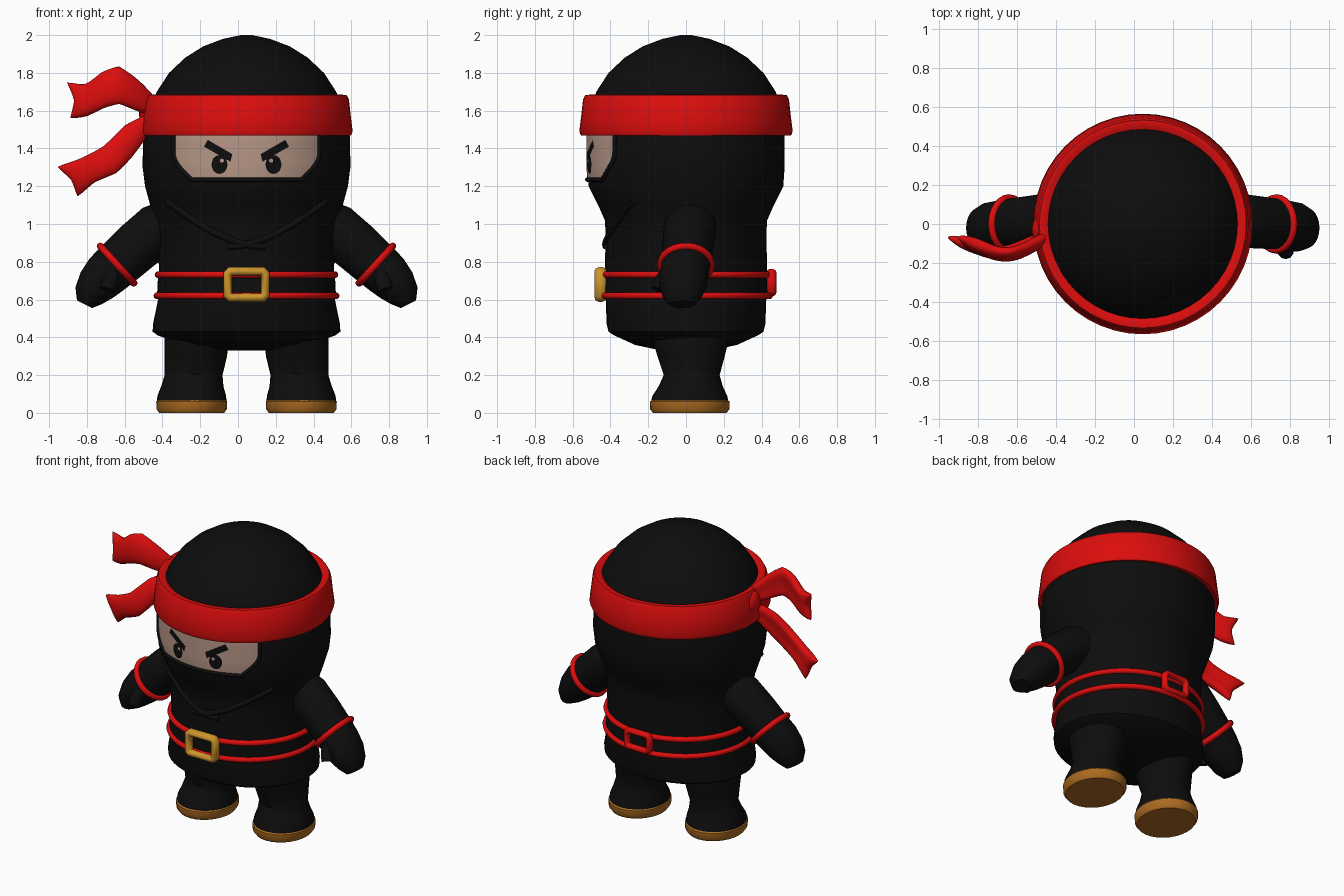
import bpy, bmesh
from math import sin, cos, pi, sqrt, radians
from mathutils import Vector

if "Cube" in bpy.data.objects:
    bpy.data.objects.remove(bpy.data.objects["Cube"])

CX = 0.045  # axis of symmetry of the figure


def material(name, rgb):
    m = bpy.data.materials.new(name)
    m.use_nodes = True
    m.diffuse_color = (*rgb, 1)
    node = m.node_tree.nodes["Principled BSDF"]
    node.inputs["Base Color"].default_value = (*rgb, 1)
    node.inputs["Roughness"].default_value = 0.8
    return m


BLACK = material("black cloth", (0.004, 0.004, 0.004))
RED = material("red cloth", (0.72, 0.004, 0.004))
GOLD = material("gold metal", (0.6, 0.3, 0.025))
SKIN = material("skin", (0.47, 0.31, 0.24))
SOLE = material("brown sole", (0.42, 0.15, 0.015))


def smooth(ob, angle=40):
    bpy.ops.object.select_all(action='DESELECT')
    ob.select_set(True)
    bpy.context.view_layer.objects.active = ob
    bpy.ops.object.shade_smooth_by_angle(angle=radians(angle))


def add_mesh(name, bm, mat):
    bmesh.ops.recalc_face_normals(bm, faces=bm.faces)
    me = bpy.data.meshes.new(name)
    bm.to_mesh(me)
    bm.free()
    me.materials.append(mat)
    ob = bpy.data.objects.new(name, me)
    bpy.context.collection.objects.link(ob)
    smooth(ob)
    return ob


def loft(name, rings, mat, closed=True, caps=True):
    """Skin a list of point rows with quads."""
    bm = bmesh.new()
    rows = [[bm.verts.new(p) for p in ring] for ring in rings]
    n = len(rows[0])
    for a, b in zip(rows, rows[1:]):
        for i in range(n if closed else n - 1):
            j = (i + 1) % n
            bm.faces.new((a[i], a[j], b[j], b[i]))
    if closed and caps:
        bm.faces.new(rows[0])
        bm.faces.new(rows[-1])
    return add_mesh(name, bm, mat)


def ellipse(z, rx, ry, x=CX, y=0.0, n=48):
    return [Vector((x + rx * cos(2 * pi * i / n), y + ry * sin(2 * pi * i / n), z))
            for i in range(n)]


def tube(name, points, radius, mat, closed=False):
    cu = bpy.data.curves.new(name, 'CURVE')
    cu.dimensions = '3D'
    cu.bevel_depth = radius
    cu.bevel_resolution = 3
    cu.use_fill_caps = True
    sp = cu.splines.new('POLY')
    sp.points.add(len(points) - 1)
    for p, co in zip(sp.points, points):
        p.co = (*co, 1)
    sp.use_cyclic_u = closed
    ob = bpy.data.objects.new(name, cu)
    bpy.context.collection.objects.link(ob)
    bpy.ops.object.select_all(action='DESELECT')
    ob.select_set(True)
    bpy.context.view_layer.objects.active = ob
    bpy.ops.object.convert(target='MESH')
    ob.data.materials.clear()
    ob.data.materials.append(mat)
    smooth(ob)
    return ob


# Hooded body: height, half width, half depth
BODY = [(0.33, 0.14, 0.13), (0.36, 0.32, 0.27), (0.41, 0.47, 0.38), (0.43, 0.497, 0.41),
        (0.47, 0.495, 0.42), (0.6, 0.468, 0.425), (0.75, 0.462, 0.43), (0.95, 0.475, 0.425),
        (1.02, 0.485, 0.43), (1.1, 0.51, 0.465), (1.2, 0.537, 0.515), (1.3, 0.55, 0.522),
        (1.46, 0.548, 0.522), (1.6, 0.515, 0.51), (1.7, 0.475, 0.475), (1.8, 0.41, 0.41),
        (1.88, 0.325, 0.325), (1.94, 0.23, 0.23), (1.98, 0.125, 0.125), (2.0, 0.03, 0.03)]
loft("hooded_body", [ellipse(*r) for r in BODY], BLACK)


def on_front(x, z, lift=0.0):
    """Point on the front of the body at the given x and z."""
    for (z0, a0, b0), (z1, a1, b1) in zip(BODY, BODY[1:]):
        if z0 <= z <= z1:
            t = (z - z0) / (z1 - z0)
            rx, ry = a0 + t * (a1 - a0) + lift, b0 + t * (b1 - b0) + lift
            return Vector((x, -ry * sqrt(max(0, 1 - ((x - CX) / rx) ** 2)), z))


# Face opening and the edge of the mask below it
def face_half(t):
    return 0.29 + 0.095 * sin(min(t * 1.8, 1) * pi / 2)


face = []
for k in range(13):
    t = k / 12
    w = face_half(t)
    face.append([on_front(CX + w * s / 16, 1.235 + 0.25 * t, 0.005) for s in range(-16, 17)])
loft("face", face, SKIN, closed=False)
edge = [r[0] for r in face[:0:-1]] + face[0] + [r[-1] for r in face[1:]]
tube("mask_edge", edge, 0.012, BLACK)


def plate(name, outline, lift, mat):
    """Thin painted patch following the face."""
    bm = bmesh.new()
    n = len(outline)
    mid = [sum(p[k] for p in outline) / n for k in (0, 1)]
    hub = bm.verts.new(on_front(*mid, lift))
    vs = [bm.verts.new(on_front(*p, lift)) for p in outline]
    for i in range(n):
        bm.faces.new((hub, vs[i], vs[(i + 1) % n]))
    return add_mesh(name, bm, mat)


def oval(x, z, a, b, n=20):
    return [(x + a * cos(2 * pi * i / n), z + b * sin(2 * pi * i / n)) for i in range(n)]


# Arm sections: distance from axis, y, z, half width, half depth
ARM = [(0.36, 0.03, 1.03, 0.12, 0.13), (0.47, 0.02, 0.97, 0.14, 0.14),
       (0.58, 0.01, 0.88, 0.135, 0.135), (0.685, 0.0, 0.785, 0.128, 0.13),
       (0.745, -0.01, 0.73, 0.122, 0.13), (0.795, -0.015, 0.675, 0.108, 0.125),
       (0.835, -0.02, 0.62, 0.083, 0.105), (0.857, -0.02, 0.575, 0.045, 0.07)]
# Leg and sole sections: height, half width, half depth, distance from axis, y
LEG = [(0.45, 0.165, 0.2, 0.265, 0.02), (0.38, 0.17, 0.2, 0.265, 0.025),
       (0.3, 0.165, 0.178, 0.268, 0.027), (0.2, 0.153, 0.148, 0.28, 0.03),
       (0.14, 0.165, 0.17, 0.287, 0.025), (0.09, 0.182, 0.198, 0.29, 0.02),
       (0.06, 0.184, 0.205, 0.29, 0.02)]
FOOT = [(0.07, 0.18, 0.2), (0.06, 0.188, 0.211), (0.02, 0.186, 0.21), (0.0, 0.172, 0.195)]


def arm_ring(i, side, grow=0.0, n=24):
    u, y, z, a, b = ARM[i]
    lo, hi = ARM[max(i - 1, 0)], ARM[min(i + 1, len(ARM) - 1)]
    along = Vector((hi[0] - lo[0], 0, hi[2] - lo[2])).normalized()
    across = Vector((-along.z, 0, along.x))
    ring = []
    for k in range(n):
        q = 2 * pi * k / n
        p = Vector((u, y, z)) + across * (a + grow) * cos(q) + Vector((0, (b + grow) * sin(q), 0))
        ring.append(Vector((CX + side * p.x, p.y, p.z)))
    return ring


for side, label in ((1, "left"), (-1, "right")):
    def X(u):
        return CX + side * u
    # Arm, cuff and thumb
    loft(label + "_arm", [arm_ring(i, side) for i in range(len(ARM))], BLACK)
    tube(label + "_cuff", arm_ring(3, side, 0.004), 0.019, RED, closed=True)
    thumb = [(X(0.71), -0.09, 0.75), (X(0.72), -0.125, 0.7), (X(0.735), -0.14, 0.65)]
    tube(label + "_thumb", thumb, 0.042, BLACK)
    # Leg and shoe sole
    loft(label + "_leg", [ellipse(z, a, b, X(u), y, 28) for z, a, b, u, y in LEG], BLACK)
    loft(label + "_sole", [ellipse(z, a, b, X(0.29), 0.02, 28) for z, a, b in FOOT], SOLE)
    # Eye with highlight and slanted brow
    plate(label + "_eye", oval(X(0.143), 1.315, 0.042, 0.05), 0.009, BLACK)
    plate(label + "_eye_glint", oval(X(0.13), 1.335, 0.011, 0.011, 10), 0.012, SKIN)
    brow = [(X(0.225), 1.41), (X(0.205), 1.445), (X(0.075), 1.37), (X(0.085), 1.33)]
    plate(label + "_brow", brow, 0.01, BLACK)
    # Crossed collar fold on the chest
    fold = [on_front(X(0.42 - 0.52 * k / 10), 1.12 - 0.24 * sin(k / 10 * pi / 2))
            for k in range(11)]
    tube(label + "_collar_fold", fold, 0.018, BLACK)

# Headband
BAND = [(1.66, 0.465), (1.685, 0.5), (1.683, 0.53), (1.66, 0.542), (1.57, 0.552),
        (1.49, 0.562), (1.468, 0.553), (1.475, 0.52)]
loft("headband", [ellipse(z, r, r + 0.003) for z, r in BAND], RED, caps=False)

# Headband knot
bpy.ops.mesh.primitive_uv_sphere_add(segments=16, ring_count=10, radius=1,
                                     location=(-0.475, -0.03, 1.59))
knot = bpy.context.object
knot.name = "headband_knot"
knot.scale = (0.05, 0.075, 0.085)
knot.data.materials.append(RED)
smooth(knot)


# Ribbon tails: top edge x z, bottom edge x z, y
def ribbon(name, stations, notch):
    rows = []
    for i, (xt, zt, xb, zb, y) in enumerate(stations):
        top, low = Vector((xt, y, zt)), Vector((xb, y - 0.02, zb))
        mid = (top + low) / 2 + Vector((0, -0.025, 0))
        if i == len(stations) - 1:
            mid += Vector(notch)
        rows.append([top, mid, low])
    ob = loft(name, rows, RED, closed=False)
    sol = ob.modifiers.new("thickness", 'SOLIDIFY')
    sol.thickness = 0.065
    sol.offset = 0
    for e in ob.data.edges:
        e.use_edge_sharp = False
    sol.edge_crease_rim = 0.6
    sub = ob.modifiers.new("soften", 'SUBSURF')
    sub.levels = sub.render_levels = 2


ribbon("upper_ribbon", [(-0.43, 1.66, -0.46, 1.57, -0.04), (-0.53, 1.765, -0.55, 1.6, -0.1),
                        (-0.63, 1.845, -0.63, 1.635, -0.14), (-0.72, 1.81, -0.71, 1.61, -0.13),
                        (-0.8, 1.735, -0.8, 1.565, -0.09), (-0.92, 1.76, -0.9, 1.55, -0.06)],
       (0.05, 0, 0))
ribbon("lower_ribbon", [(-0.45, 1.6, -0.47, 1.48, -0.04), (-0.6, 1.53, -0.57, 1.34, -0.11),
                        (-0.71, 1.41, -0.64, 1.265, -0.14), (-0.84, 1.345, -0.76, 1.22, -0.1),
                        (-0.975, 1.305, -0.855, 1.13, -0.06)], (0.035, 0, 0.015))

# Belt with two red trims
BELT = [(0.61, 0.455), (0.615, 0.474), (0.735, 0.468), (0.74, 0.45)]
loft("belt", [ellipse(z, r, r - 0.033) for z, r in BELT], BLACK, caps=False)
for label, z, r in (("lower", 0.62, 0.474), ("upper", 0.732, 0.468)):
    tube(label + "_belt_trim", ellipse(z, r, r - 0.032), 0.018, RED, closed=True)


# Buckles: rounded rectangular frames
def buckle(name, half_w, half_h, y, z, thick, mat):
    pts = []
    for sx, sz in ((1, 1), (-1, 1), (-1, -1), (1, -1)):
        near_x, near_z = (half_w - 0.015) * sx, (half_h - 0.015) * sz
        pair = [(CX + half_w * sx, 0, near_z), (CX + near_x, 0, half_h * sz)]
        pts += pair if sx * sz > 0 else pair[::-1]
    ob = tube(name, pts, thick, mat, closed=True)
    ob.location = (0, y, z)
    ob.scale.y = 1.3


buckle("front_buckle", 0.1, 0.07, -0.452, 0.68, 0.025, GOLD)
buckle("back_buckle", 0.085, 0.055, 0.452, 0.69, 0.02, RED)
